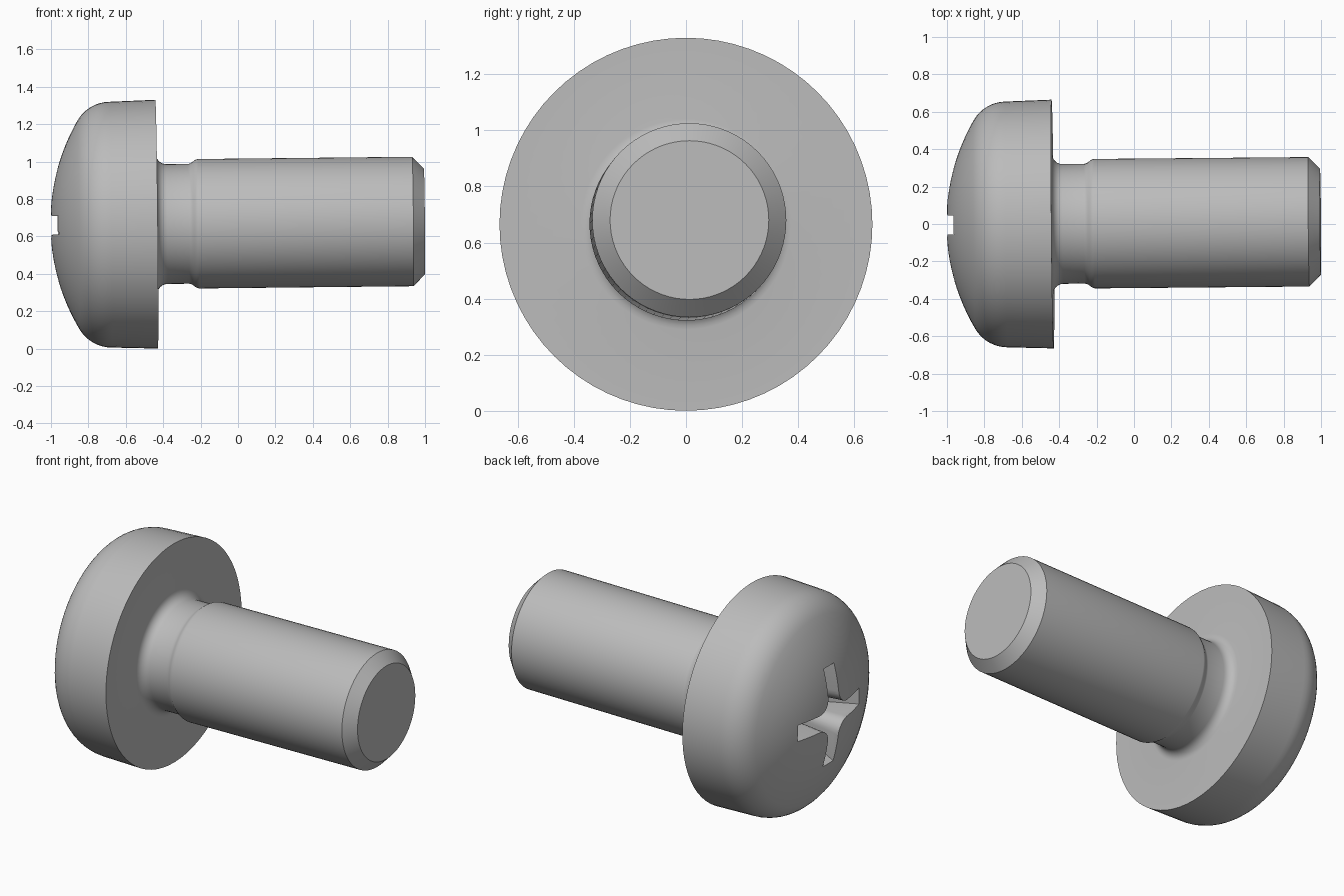
import bpy, bmesh
from math import sin, cos, pi, asin, radians, sqrt

cube = bpy.data.objects.get("Cube")
if cube:
    bpy.data.objects.remove(cube, do_unlink=True)

steel = bpy.data.materials.new("plain_grey_steel")
steel.use_nodes = True
GREY = (0.5, 0.5, 0.5, 1)
steel.diffuse_color = GREY
steel.node_tree.nodes["Principled BSDF"].inputs["Base Color"].default_value = GREY

# The screw's axis runs along x with a very slight lean
LOCATION = (0, 0.0036, 0.6696)
LEAN = (0, -0.0105, 0.0087)


def make_object(name, bm):
    bmesh.ops.recalc_face_normals(bm, faces=bm.faces)
    mesh = bpy.data.meshes.new(name)
    bm.to_mesh(mesh)
    bm.free()
    mesh.materials.append(steel)
    obj = bpy.data.objects.new(name, mesh)
    bpy.context.collection.objects.link(obj)
    obj.location, obj.rotation_euler = LOCATION, LEAN
    return obj


def arc(cx, cr, radius, start, end, steps):
    """Points (x, r) on an arc; angle 0 points to -x, 90 degrees outward."""
    angles = [start + (end - start) * i / steps for i in range(steps + 1)]
    return [(cx - radius * cos(a), cr + radius * sin(a)) for a in angles]


# Lathe profile: domed head, rounded shoulder, flange, neck, shank, chamfer
APEX, DOME, EDGE, HEAD_R = -1.004, 1.106, 0.2, 0.657
dome_x = APEX + DOME
edge_r = HEAD_R - EDGE
edge_x = dome_x - sqrt((DOME - EDGE) ** 2 - edge_r ** 2)
tangent = asin(edge_r / (DOME - EDGE))
FLANGE, NECK_R, SHANK_R, FILLET = -0.435, 0.32, 0.346, 0.055

profile = arc(dome_x, 0, DOME, 0, tangent, 12)
profile += arc(edge_x, edge_r, EDGE, tangent, pi / 2, 8)[1:]
profile.append((FLANGE, 0.665))
profile += arc(FLANGE + FILLET, NECK_R + FILLET, FILLET, 0, -pi / 2, 6)
for i in range(7):
    t = i / 6
    profile.append((-0.265 + 0.055 * t,
                    NECK_R + (SHANK_R - NECK_R) * (1 - cos(pi * t)) / 2))
profile += [(0.935, SHANK_R), (0.997, 0.283), (0.997, 0)]

bm = bmesh.new()
verts = [bm.verts.new((x, 0, r)) for x, r in profile]
edges = [bm.edges.new(pair) for pair in zip(verts, verts[1:])]
bmesh.ops.spin(bm, geom=verts + edges, cent=(0, 0, 0), axis=(1, 0, 0),
               angle=2 * pi, steps=72, use_duplicate=False)
bmesh.ops.remove_doubles(bm, verts=bm.verts, dist=0.0001)
screw = make_object("screw_body", bm)


def cross_outline(reach, half_width, fillet):
    """Four-winged cross with rounded inner corners."""
    c = half_width + fillet
    quarter = [(reach, half_width)]
    for i in range(7):
        a = -pi / 2 - (pi / 2) * i / 6
        quarter.append((c + fillet * cos(a), c + fillet * sin(a)))
    quarter.append((half_width, reach))
    points = []
    for k in range(4):
        co, si = cos(k * pi / 2), sin(k * pi / 2)
        points += [(co * p - si * q, si * p + co * q) for p, q in quarter]
    return points


# Tapered cross-shaped driver recess
bm = bmesh.new()
rings = []
for x, reach, half_width, fillet in ((-1.1, 0.345, 0.053, 0.09),
                                     (-0.96, 0.3, 0.05, 0.08),
                                     (-0.65, 0.13, 0.04, 0.05)):
    rings.append([bm.verts.new((x, y, z))
                  for y, z in cross_outline(reach, half_width, fillet)])
for low, high in zip(rings, rings[1:]):
    n = len(low)
    for i in range(n):
        j = (i + 1) % n
        bm.faces.new((low[i], low[j], high[j], high[i]))
bm.faces.new(rings[0])
bm.faces.new(rings[-1])
cutter = make_object("recess_cutter", bm)
cutter.hide_render = True

cut = screw.modifiers.new("driver_recess", "BOOLEAN")
cut.operation, cut.solver, cut.object = "DIFFERENCE", "EXACT", cutter
bpy.ops.object.select_all(action="DESELECT")
bpy.context.view_layer.objects.active = screw
screw.select_set(True)
bpy.ops.object.modifier_apply(modifier=cut.name)
bpy.data.objects.remove(cutter, do_unlink=True)
bpy.ops.object.shade_smooth_by_angle(angle=radians(32))
